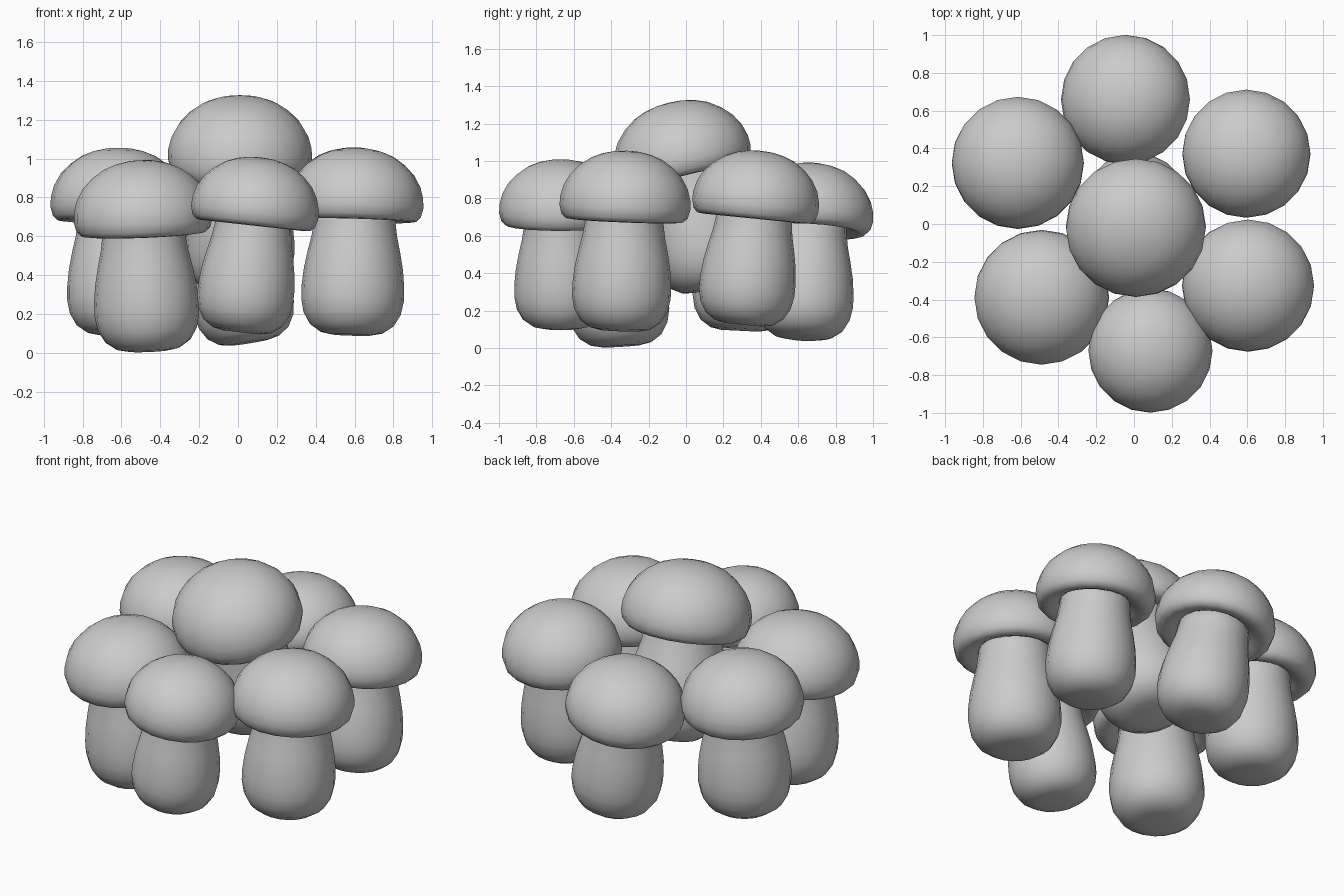
import bpy, bmesh
from mathutils import Vector

if "Cube" in bpy.data.objects:
    bpy.data.objects.remove(bpy.data.objects["Cube"])

SIDES = 20

# Half profiles (radius, height) of a unit mushroom standing on z = 0
STEM = [(0, 0), (0.10, 0.0), (0.16, 0.012), (0.215, 0.05), (0.25, 0.11),
        (0.264, 0.18), (0.264, 0.25), (0.255, 0.34), (0.238, 0.43),
        (0.22, 0.51), (0.21, 0.58), (0.205, 0.66), (0, 0.70)]
CAP = [(0, 0.66), (0.19, 0.635), (0.235, 0.605), (0.28, 0.588), (0.315, 0.592),
       (0.338, 0.615), (0.35, 0.66), (0.348, 0.71), (0.332, 0.77),
       (0.298, 0.83), (0.25, 0.88), (0.19, 0.922), (0.13, 0.946),
       (0.065, 0.96), (0, 0.964)]


def lathe(name, profile, matrix):
    """Revolve a profile around z and place it."""
    bm = bmesh.new()
    verts = [bm.verts.new((r, 0, z)) for r, z in profile]
    edges = [bm.edges.new(pair) for pair in zip(verts, verts[1:])]
    bmesh.ops.spin(bm, geom=verts + edges, cent=(0, 0, 0), axis=(0, 0, 1),
                   angle=6.283185307, steps=SIDES, use_duplicate=False)
    bmesh.ops.remove_doubles(bm, verts=bm.verts[:], dist=0.0005)
    bmesh.ops.recalc_face_normals(bm, faces=bm.faces[:])
    for f in bm.faces:
        f.smooth = True
    bm.transform(matrix)
    mesh = bpy.data.meshes.new(name)
    bm.to_mesh(mesh)
    bm.free()
    bpy.context.collection.objects.link(bpy.data.objects.new(name, mesh))


def mushroom(name, cx, cy, low, lean_x, lean_y, size):
    """Cap centre in plan, lowest height, lean of the axis, scale."""
    lean = Vector((lean_x, lean_y, 1))
    slope = Vector((lean_x, lean_y)).length
    base = Vector((cx - lean_x * 0.7 * size, cy - lean_y * 0.7 * size,
                   low + slope * 0.14))
    m = Vector((0, 0, 1)).rotation_difference(lean).to_matrix().to_4x4() * size
    m[3][3] = 1
    m.translation = base
    lathe(name + "_stem", STEM, m)
    lathe(name + "_cap", CAP, m)


# Ring of six mushrooms and a raised, tilted one in the middle
mushroom("back", -0.05, 0.66, 0.03, -0.16, 0.05, 0.98)
mushroom("back_left", -0.615, 0.325, 0.085, 0.0, 0.05, 1.0)
mushroom("back_right", 0.595, 0.375, 0.11, 0.0, 0.10, 0.97)
mushroom("front_left", -0.49, -0.39, 0.0, -0.04, -0.06, 1.02)
mushroom("front", 0.09, -0.67, 0.09, 0.11, 0.0, 0.94)
mushroom("front_right", 0.605, -0.325, 0.085, 0.03, 0.04, 1.0)
mushroom("middle", 0.01, -0.03, 0.285, 0.0, -0.24, 1.06)
